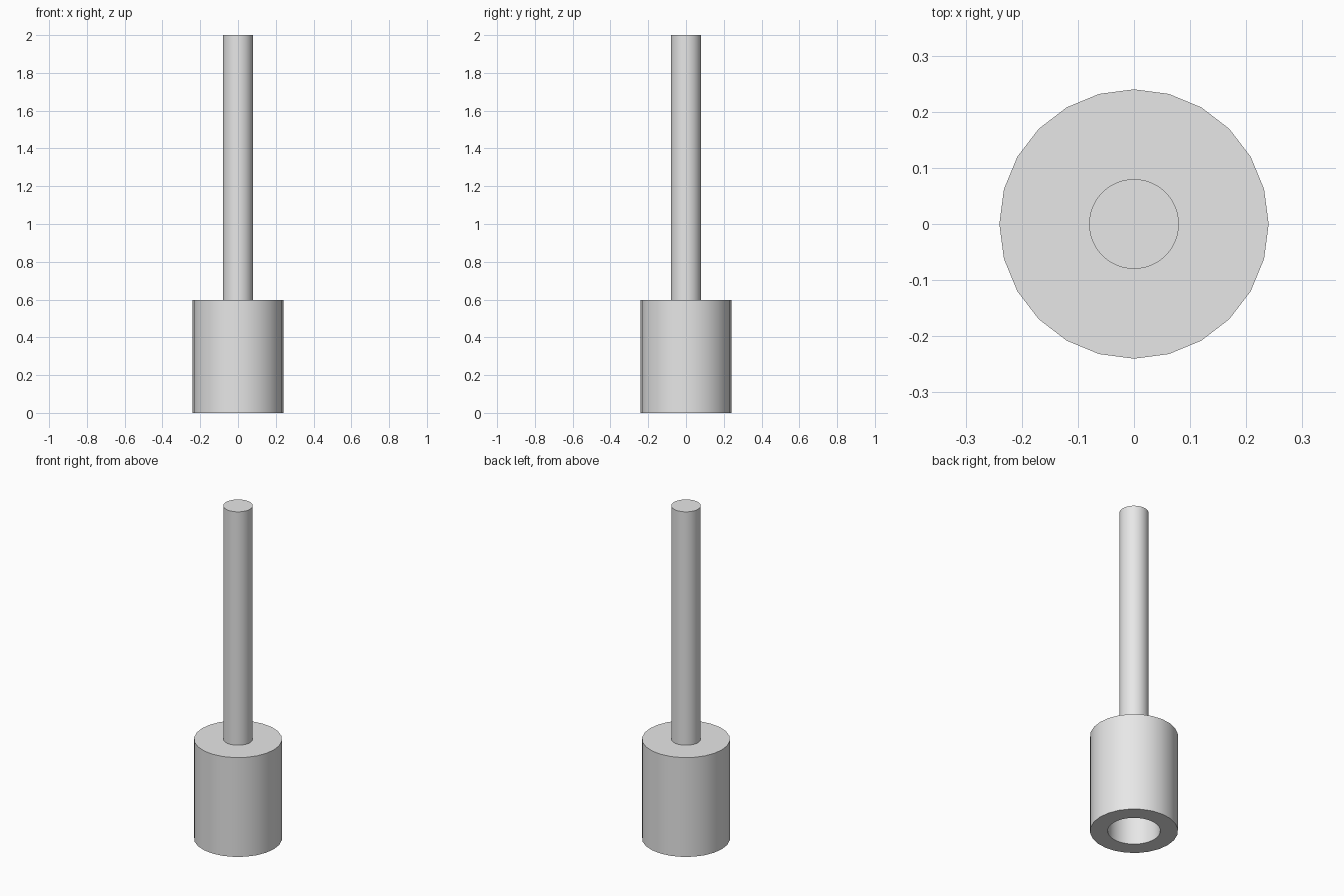
import bpy
import math

default = bpy.data.objects.get("Cube")
if default:
    bpy.data.objects.remove(default, do_unlink=True)

# Main sizes
BODY_R, BODY_H = 0.24, 0.597
SHAFT_R, TOP = 0.08, 2.0
BORE_R, BORE_DEPTH = 0.143, 0.4

grey = bpy.data.materials.new("light grey")
grey.use_nodes = True
colour = (0.8, 0.8, 0.8, 1.0)
grey.diffuse_color = colour
grey.node_tree.nodes["Principled BSDF"].inputs["Base Color"].default_value = colour


def cylinder(name, radius, z0, z1, sides):
    bpy.ops.mesh.primitive_cylinder_add(
        vertices=sides, radius=radius, depth=z1 - z0, location=(0, 0, (z0 + z1) / 2))
    ob = bpy.context.object
    ob.name = name
    ob.data.materials.append(grey)
    return ob


def smooth(ob):
    bpy.ops.object.select_all(action='DESELECT')
    ob.select_set(True)
    bpy.context.view_layer.objects.active = ob
    bpy.ops.object.shade_smooth_by_angle(angle=math.radians(30))


# Wide socket body with a blind bore in its underside
body = cylinder("socket_body", BODY_R, 0, BODY_H, 24)
cutter = cylinder("bore_cutter", BORE_R, -0.1, BORE_DEPTH, 48)
cutter.hide_render = True
bore = body.modifiers.new("bore", 'BOOLEAN')
bore.operation = 'DIFFERENCE'
bore.solver = 'EXACT'
bore.object = cutter
bpy.context.view_layer.objects.active = body
bpy.ops.object.modifier_apply(modifier="bore")
bpy.data.objects.remove(cutter, do_unlink=True)
smooth(body)

# Slim shaft standing on the body
shaft = cylinder("shaft", SHAFT_R, BODY_H, TOP, 48)
smooth(shaft)
